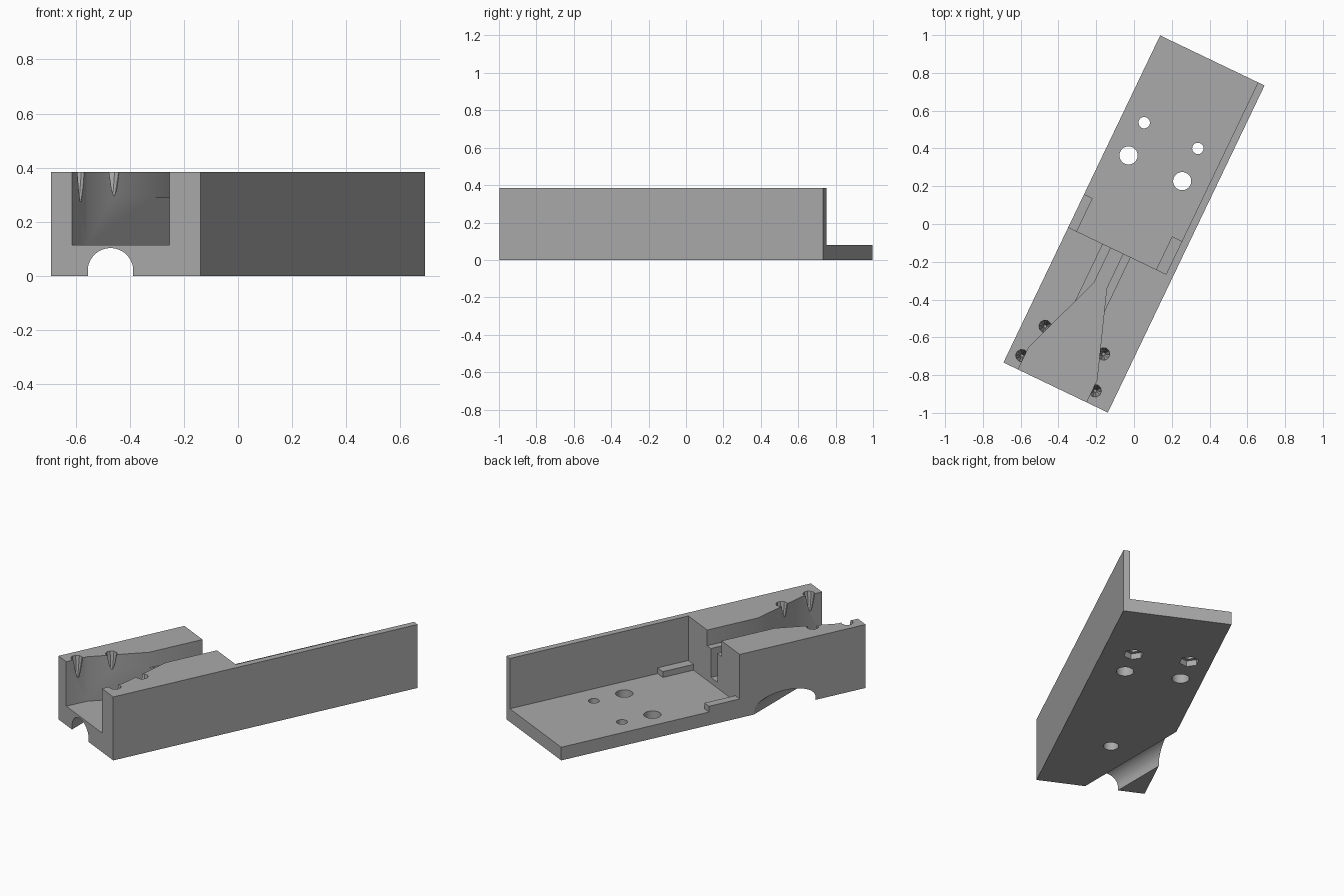
import bpy, bmesh, math
from mathutils import Matrix, Vector

if "Cube" in bpy.data.objects:
    bpy.data.objects.remove(bpy.data.objects["Cube"], do_unlink=True)

TURN = Matrix.Rotation(math.radians(-25.6), 4, "Z")   # the part lies at an angle
W, L, H = 0.3065, 0.96, 0.385                         # half width, half length, height
BASE, FLOOR, STEP_Y, WALL_X = 0.08, 0.115, -0.166, 0.268

grey = bpy.data.materials.new("plain grey")
grey.use_nodes = True
grey.diffuse_color = (0.4, 0.4, 0.4, 1)
grey.node_tree.nodes["Principled BSDF"].inputs["Base Color"].default_value = (0.4, 0.4, 0.4, 1)


def finish(name, bm, matrix=TURN):
    bmesh.ops.recalc_face_normals(bm, faces=bm.faces)
    mesh = bpy.data.meshes.new(name)
    bm.to_mesh(mesh)
    bm.free()
    mesh.transform(matrix)
    mesh.materials.append(grey)
    ob = bpy.data.objects.new(name, mesh)
    bpy.context.collection.objects.link(ob)
    return ob


def prism(name, outline, z0, z1):
    bm = bmesh.new()
    face = bm.faces.new([bm.verts.new((x, y, z0)) for x, y in outline])
    up = bmesh.ops.extrude_face_region(bm, geom=[face])["geom"]
    bmesh.ops.translate(bm, verts=[v for v in up if isinstance(v, bmesh.types.BMVert)],
                        vec=(0, 0, z1 - z0))
    return finish(name, bm)


def box(name, x0, x1, y0, y1, z0, z1):
    return prism(name, [(x0, y0), (x1, y0), (x1, y1), (x0, y1)], z0, z1)


def cone(name, x, y, z0, z1, r0, r1, sides=32):
    bm = bmesh.new()
    bmesh.ops.create_cone(bm, cap_ends=True, segments=sides, radius1=r0, radius2=r1, depth=z1 - z0,
                          matrix=Matrix.Translation((x, y, (z0 + z1) / 2)))
    return finish(name, bm)


body = box("angled_bracket", -W, W, -L, L, 0, H)


def cut(cutter):
    cutter.hide_render = True
    mod = body.modifiers.new("cut", "BOOLEAN")
    mod.operation, mod.solver, mod.object = "DIFFERENCE", "EXACT", cutter
    bpy.context.view_layer.objects.active = body
    bpy.ops.object.modifier_apply(modifier=mod.name)
    bpy.data.objects.remove(cutter, do_unlink=True)


# open tray behind the block, leaving the side wall and two low tabs
cut(box("tray_space", -1, WALL_X, STEP_Y, 2, FLOOR, 1))
TAB_Y = 0.028
cut(prism("tray_floor", [(-0.256, STEP_Y), (0.21, STEP_Y), (0.21, TAB_Y), (WALL_X, TAB_Y),
                         (WALL_X, 2), (-1, 2), (-1, TAB_Y), (-0.256, TAB_Y)], BASE, 0.2))

# funnel channel through the block, with a wider slot at the top of its neck
MID = -0.02
half = [(0.2, -1.2), (0.2, -0.83), (0.036, -0.37), (0.036, -0.1)]
cut(prism("funnel", [(MID + x, y) for x, y in half] + [(MID - x, y) for x, y in reversed(half)],
          FLOOR, 1))
cut(box("neck_slot", MID - 0.083, MID + 0.078, -0.53, -0.1, 0.29, 1))

# tapered notches in the funnel walls
for x, y in [(-0.234, -0.885), (-0.19, -0.692), (0.152, -0.69), (0.196, -0.885)]:
    cut(cone("notch", x, y, 0.235, 0.4, 0.008, 0.036, 10))

# mounting holes, the rear pair with recesses underneath
for x in (-0.183, 0.132):
    cut(cone("large_hole", x, 0.315, -0.1, 0.2, 0.048, 0.048))
    cut(cone("small_hole", x, 0.507, -0.1, 0.2, 0.03, 0.03))
    cut(cone("recess", x, 0.507, -0.1, 0.035, 0.055, 0.055, 6))
cut(cone("blind_hole", 0.003, -0.5, -0.1, 0.08, 0.042, 0.042))

# round-topped groove crossing the underside diagonally
bm = bmesh.new()
R, X, Z = 0.084, -0.471, 0.019
arch = [(X + R * math.cos(a), Z + R * math.sin(a)) for a in [math.pi * i / 32 for i in range(33)]]
arch += [(X - R, -0.2), (X + R, -0.2)]
face = bm.faces.new([bm.verts.new((x, -1.3, z)) for x, z in arch])
far = bmesh.ops.extrude_face_region(bm, geom=[face])["geom"]
bmesh.ops.translate(bm, verts=[v for v in far if isinstance(v, bmesh.types.BMVert)],
                    vec=Vector((0, 1.5, 0)))
cut(finish("groove", bm, Matrix.Identity(4)))

# smooth round walls, sharp corners
bpy.ops.object.select_all(action="DESELECT")
body.select_set(True)
bpy.context.view_layer.objects.active = body
bpy.ops.object.shade_smooth_by_angle(angle=math.radians(25))
